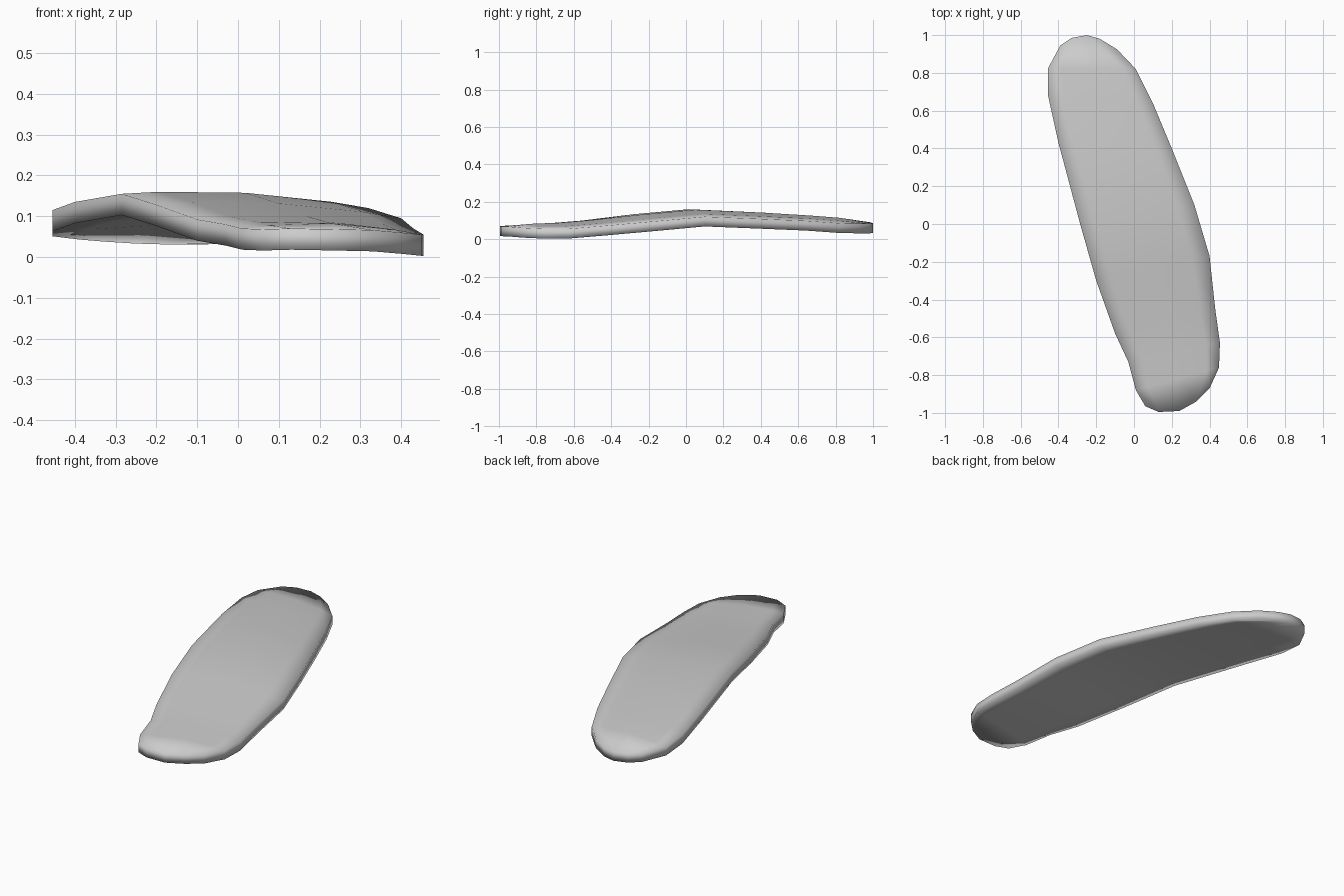
import bpy
import bmesh

cube = bpy.data.objects.get("Cube")
if cube:
    bpy.data.objects.remove(cube, do_unlink=True)

THICKNESS = 0.052
TOP_CROWN = 0.02
UNDER_CROWN = 0.014
COLUMNS = (0, 0.15, 0.5, 0.85, 1)

# Rounded ends, listed from the -x side to the +x side
back_end = [(-0.39, 0.945, 0.095), (-0.33, 0.985, 0.09), (-0.25, 1, 0.085),
            (-0.18, 0.98, 0.083), (-0.09, 0.925, 0.083)]
front_end = [(0.06, -0.965, 0.068), (0.13, -0.995, 0.07), (0.24, -0.99, 0.068),
             (0.33, -0.94, 0.066), (0.40, -0.87, 0.06)]

# Matching points on the two long edges, from back to front
edge_pairs = [
    ((-0.455, 0.825, 0.103), (0.01, 0.82, 0.085)),
    ((-0.455, 0.68, 0.115), (0.10, 0.64, 0.098)),
    ((-0.40, 0.43, 0.135), (0.20, 0.40, 0.108)),
    ((-0.285, 0, 0.155), (0.32, 0.10, 0.12)),
    ((-0.20, -0.30, 0.128), (0.40, -0.17, 0.095)),
    ((-0.10, -0.58, 0.092), (0.43, -0.45, 0.07)),
    ((-0.03, -0.73, 0.08), (0.455, -0.63, 0.055)),
    ((0.01, -0.88, 0.07), (0.45, -0.76, 0.055)),
]


def cross_row(left, right, crown):
    """Points from one long edge to the other, arched in the middle."""
    row = []
    for t in COLUMNS:
        x, y, z = (a + (b - a) * t for a, b in zip(left, right))
        row.append((x, y, z + crown * 4 * t * (1 - t)))
    return row


def add_sheet(bm, crown, drop):
    """Grid of vertices for the upper or the under side."""
    rows = [back_end] + [cross_row(a, b, crown) for a, b in edge_pairs] + [front_end]
    return [[bm.verts.new((x, y, z - drop)) for x, y, z in row] for row in rows]


def fill_sheet(bm, grid):
    for upper, lower in zip(grid, grid[1:]):
        for i in range(len(upper) - 1):
            bm.faces.new((upper[i], lower[i], lower[i + 1], upper[i + 1]))


def border(grid):
    """Closed loop of vertices around a grid."""
    left = [row[0] for row in grid]
    right = [row[-1] for row in grid]
    return left + grid[-1][1:-1] + right[::-1] + grid[0][-2:0:-1]


# Curved slab: top, underside and the rim between them
bm = bmesh.new()
top = add_sheet(bm, TOP_CROWN, 0)
under = add_sheet(bm, UNDER_CROWN, THICKNESS)
fill_sheet(bm, top)
fill_sheet(bm, under)
rim_top, rim_under = border(top), border(under)
for i in range(len(rim_top)):
    bm.faces.new((rim_top[i - 1], rim_under[i - 1], rim_under[i], rim_top[i]))
bmesh.ops.recalc_face_normals(bm, faces=bm.faces)
for face in bm.faces:
    face.smooth = True

mesh = bpy.data.meshes.new("curved_slab")
bm.to_mesh(mesh)
bm.free()
slab = bpy.data.objects.new("curved_slab", mesh)
bpy.context.collection.objects.link(slab)

# Plain grey finish
grey = bpy.data.materials.new("light_grey")
grey.use_nodes = True
colour = (0.6, 0.6, 0.6, 1)
grey.diffuse_color = colour
grey.node_tree.nodes["Principled BSDF"].inputs["Base Color"].default_value = colour
mesh.materials.append(grey)
